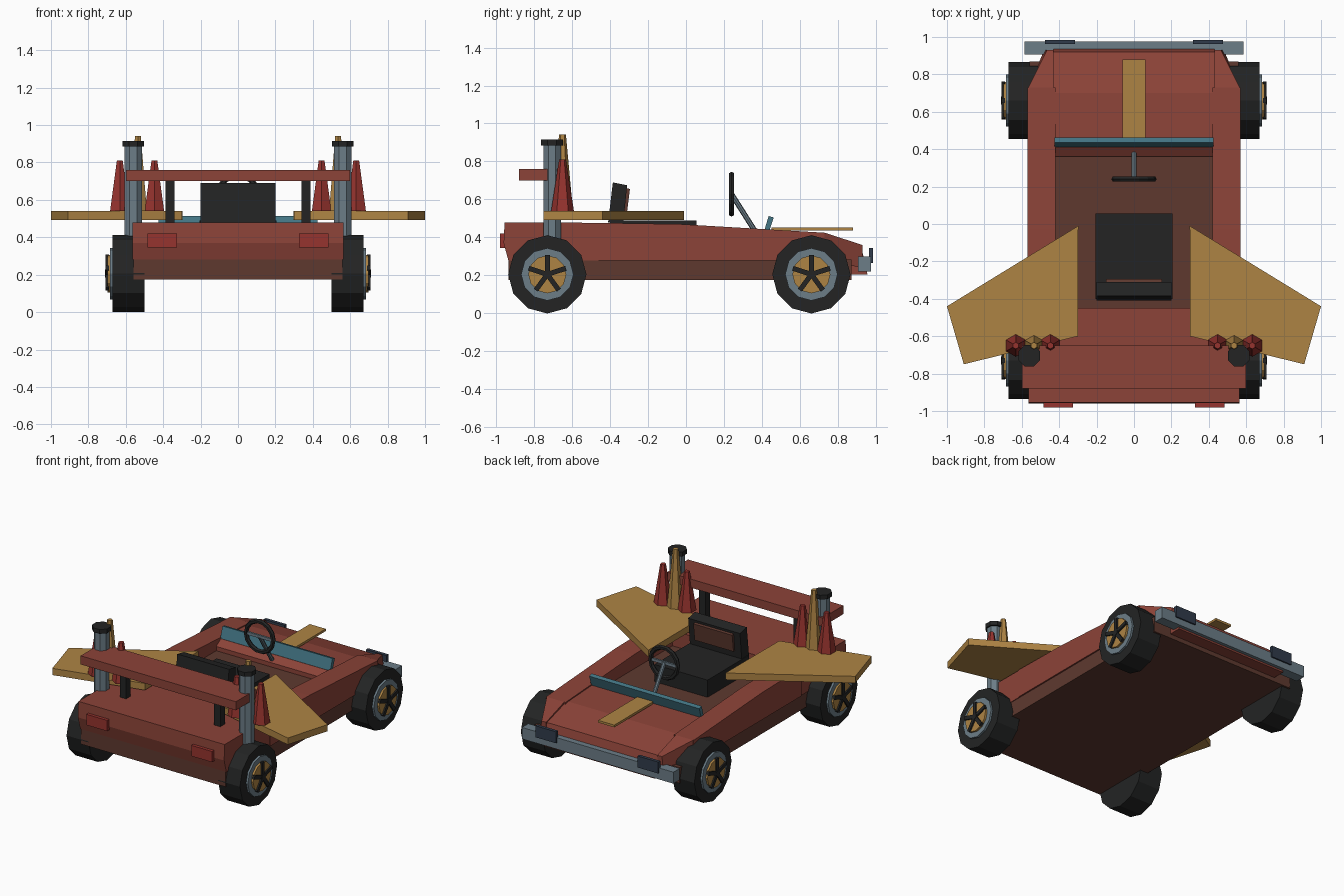
import bpy, bmesh, math
from mathutils import Vector, Matrix

if "Cube" in bpy.data.objects:
    bpy.data.objects.remove(bpy.data.objects["Cube"])


def material(name, hexa):
    lin = []
    for i in (0, 2, 4):
        c = int(hexa[i:i + 2], 16) / 255
        lin.append(c / 12.92 if c < 0.04045 else ((c + 0.055) / 1.055) ** 2.4)
    m = bpy.data.materials.new(name)
    m.diffuse_color = (*lin, 1)
    m.use_nodes = True
    m.node_tree.nodes["Principled BSDF"].inputs["Base Color"].default_value = m.diffuse_color
    return m


RED = material("body_red", "8C4338")
BROWN = material("dark_brown", "5E392F")
GOLD = material("gold", "AE8444")
GREY = material("steel_grey", "6C7D87")
BLACK = material("black", "232424")
TEAL = material("teal_glass", "437584")
BRIGHT = material("signal_red", "96332E")
NAVY = material("lamp_navy", "303B4B")


def finish(name, bm, mat):
    bmesh.ops.recalc_face_normals(bm, faces=bm.faces)
    me = bpy.data.meshes.new(name)
    bm.to_mesh(me)
    bm.free()
    me.materials.append(mat)
    ob = bpy.data.objects.new(name, me)
    bpy.context.collection.objects.link(ob)
    return ob


def loft(name, mat, a, b):
    """Solid between two matching outlines."""
    bm = bmesh.new()
    va = [bm.verts.new(p) for p in a]
    vb = [bm.verts.new(p) for p in b]
    bm.faces.new(va)
    bm.faces.new(vb[::-1])
    n = len(a)
    for i in range(n):
        j = (i + 1) % n
        bm.faces.new((va[i], vb[i], vb[j], va[j]))
    return finish(name, bm, mat)


def side_prism(name, mat, pts, x0, x1):
    return loft(name, mat, [(x0, y, z) for y, z in pts], [(x1, y, z) for y, z in pts])


def top_prism(name, mat, pts, z0, z1):
    return loft(name, mat, [(x, y, z0) for x, y in pts], [(x, y, z1) for x, y in pts])


def box(name, mat, x0, x1, y0, y1, z0, z1):
    return top_prism(name, mat, [(x0, y0), (x1, y0), (x1, y1), (x0, y1)], z0, z1)


def rod(name, mat, p, q, r0, r1=None, sides=8, turn=0.0):
    """Cylinder or cone from p to q."""
    p, q = Vector(p), Vector(q)
    d = q - p
    bm = bmesh.new()
    bmesh.ops.create_cone(bm, cap_ends=True, segments=sides, radius1=r0,
                          radius2=r0 if r1 is None else r1, depth=d.length,
                          matrix=Matrix.Rotation(turn, 4, 'Z'))
    bm.transform(Matrix.Translation((p + q) / 2) @ d.to_track_quat('Z', 'Y').to_matrix().to_4x4())
    return finish(name, bm, mat)


# chassis tub and cockpit floor
box("chassis", BROWN, -.56, .56, -.935, .87, .175, .285)
box("cockpit_floor", BROWN, -.43, .43, -.46, .40, .28, .37)

# rear deck
side_prism("rear_deck", RED, [(-.935, .28), (-.96, .37), (-.955, .48), (-.45, .477), (-.45, .28)], -.565, .565)
# hood with dash and nose
side_prism("hood", RED, [(.36, .28), (.36, .40), (.41, .435), (.70, .42), (.92, .355), (.945, .26),
                         (.955, .205), (.87, .205), (.80, .28)], -.43, .43)

# windscreen, hood stripe, bumper
side_prism("windscreen", TEAL, [(.41, .43), (.437, .43), (.462, .505), (.435, .513)], -.425, .425)
box("hood_stripe", GOLD, -.062, .062, .45, .88, .437, .453)
box("front_bumper", GREY, -.585, .585, .905, .975, .22, .30)

# seat
box("seat_cushion", BLACK, -.205, .205, -.40, .055, .37, .49)
side_prism("seat_back", BLACK, [(-.41, .48), (-.33, .48), (-.31, .675), (-.385, .69)], -.2, .2)
side_prism("seat_pad", BROWN, [(-.33, .54), (-.31, .535), (-.295, .655), (-.315, .66)], -.15, .15)

# steering wheel
bpy.ops.mesh.primitive_torus_add(major_segments=14, minor_segments=6, major_radius=.105, minor_radius=.016,
                                 location=(0, .24, .628), rotation=(math.pi / 2, 0, 0))
bpy.context.object.name = "steering_wheel"
bpy.context.object.data.materials.append(BLACK)
box("steering_spoke", GREY, -.10, .10, .233, .247, .618, .638)
rod("steering_column", GREY, (0, .24, .628), (0, .375, .415), .014)

# rear spoiler
box("spoiler", RED, -.6, .6, -.88, -.65, .70, .76)

for s, tag in ((-1, "left"), (1, "right")):
    # side rail and its tapered front end
    side_prism("side_rail_" + tag, RED, [(-.46, .28), (-.46, .477), (-.03, .47), (.73, .425), (.73, .28)],
               s * .42, s * .57)
    loft("rail_nose_" + tag, RED,
         [(s * x, .73, z) for x, z in ((.43, .28), (.565, .28), (.565, .425), (.43, .425))],
         [(s * x, .93, z) for x, z in ((.43, .24), (.48, .24), (.465, .36), (.43, .36))])
    # lamps
    box("tail_lamp_" + tag, BRIGHT, s * .325, s * .485, -.98, -.95, .345, .42)
    box("head_lamp_" + tag, NAVY, s * .315, s * .475, .962, .985, .265, .345)
    # flat side wings
    top_prism("wing_" + tag, GOLD, [(s * .298, -.01), (s, -.44), (s * .91, -.75), (s * .30, -.60)], .493, .54)
    # spoiler struts and exhaust posts
    box("spoiler_strut_" + tag, BLACK, s * .34, s * .388, -.75, -.70, .47, .705)
    rod("exhaust_post_" + tag, GREY, (s * .56, -.705, .38), (s * .56, -.705, .89), .05, turn=math.pi / 8)
    rod("exhaust_cap_" + tag, BLACK, (s * .56, -.705, .885), (s * .56, -.705, .915), .062, turn=math.pi / 8)
    # spikes
    for i, (x, top, r, mat) in enumerate(((.447, .81, .06, BRIGHT), (.535, .942, .055, GOLD),
                                          (.632, .81, .06, BRIGHT))):
        rod(f"spike_{tag}_{i}", mat, (s * x, -.65, .54), (s * x, -.65, top), r, .018, 6)
    # wheels
    for yc, end in ((-.73, "rear"), (.66, "front")):
        zc = .206
        label = f"{end}_{tag}"

        def disc(part, mat, x0, x1, r, sides):
            rod(f"{part}_{label}", mat, (s * x0, yc, zc), (s * x1, yc, zc), r, sides=sides)

        disc("tyre", BLACK, .50, .67, .206, 12)
        disc("rim", GREY, .66, .684, .138, 12)
        disc("hub", GOLD, .68, .698, .10, 12)
        disc("hub_cap", BLACK, .69, .71, .022, 10)
        for k in range(5):
            a = math.pi / 2 + k * math.tau / 5
            u = Vector((0, math.cos(a), math.sin(a)))
            v = Vector((0, -u.z, u.y)) * .013
            c = Vector((0, yc, zc))
            quad = [c - v, c + u * .103 - v, c + u * .103 + v, c + v]
            loft(f"spoke_{label}_{k}", BLACK, [p + Vector((s * .69, 0, 0)) for p in quad],
                 [p + Vector((s * .708, 0, 0)) for p in quad])
